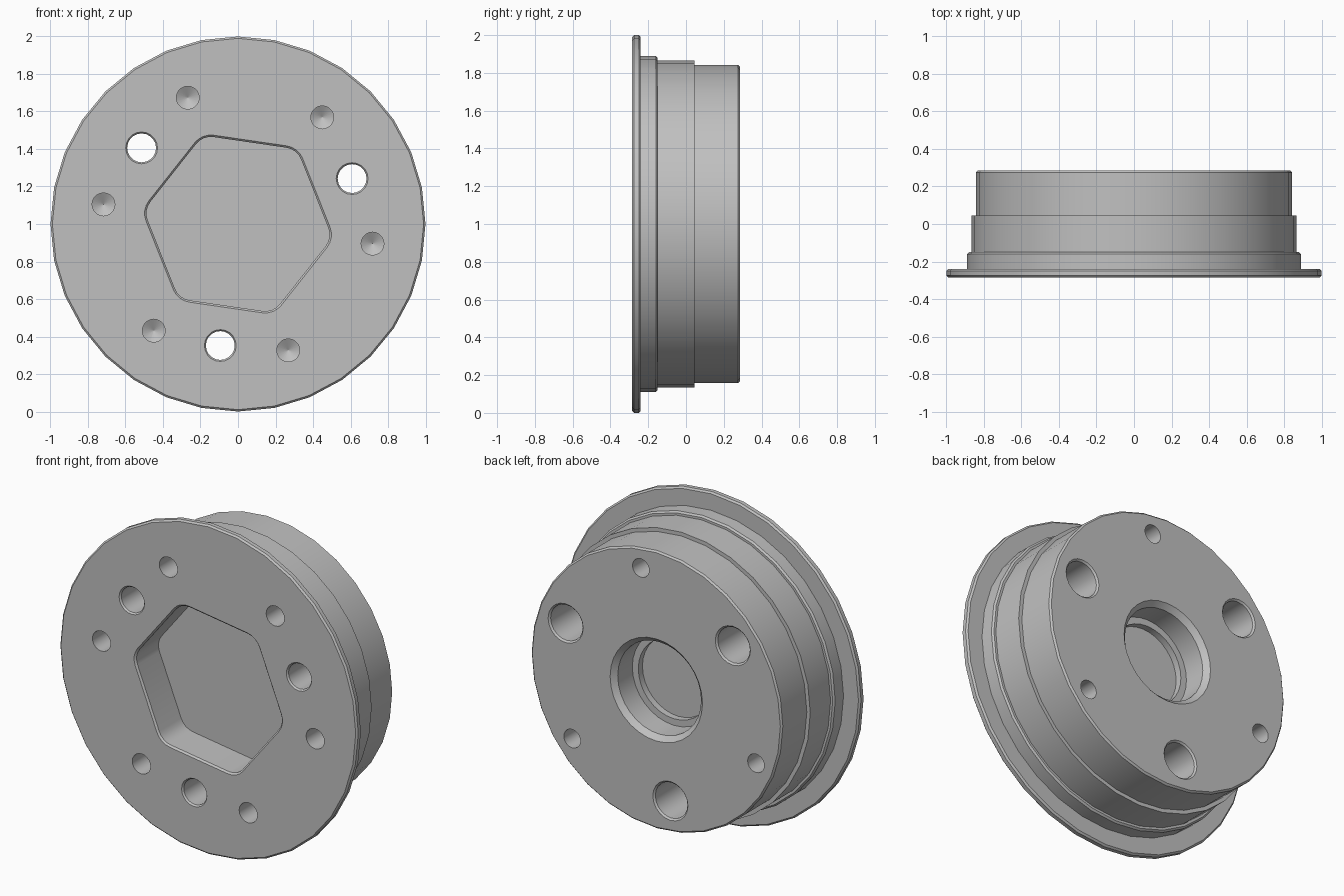
import bpy, bmesh
from math import sin, cos, radians, tau

if "Cube" in bpy.data.objects:
    bpy.data.objects.remove(bpy.data.objects["Cube"], do_unlink=True)

FRONT, BACK = -0.285, 0.285
TURN = -8.3          # rotation of the hole pattern about the axis, degrees
C = 0.01             # small edge chamfer

grey = bpy.data.materials.new("machined grey")
grey.use_nodes = True
colour = (0.53, 0.53, 0.53, 1)
grey.diffuse_color = colour
grey.node_tree.nodes["Principled BSDF"].inputs["Base Color"].default_value = colour


def circle(r, sides):
    return [(r * cos(tau * i / sides), r * sin(tau * i / sides)) for i in range(sides)]


def rounded_hexagon(apothem, fillet, steps=4):
    points = []
    for k in range(6):
        a = radians(TURN + 60 * k)
        d = (apothem - fillet) / cos(radians(30))
        for s in range(steps + 1):
            b = a + radians(-30 + 60 * s / steps)
            points.append((d * cos(a) + fillet * cos(b), d * sin(a) + fillet * sin(b)))
    return points


def loft(name, sections, cx=0.0, cz=0.0):
    """Closed solid through (outline, y) sections along the y axis."""
    bm = bmesh.new()
    rings = [[bm.verts.new((cx + u, y, 1 + cz + v)) for u, v in pts] for pts, y in sections]
    for a, b in zip(rings, rings[1:]):
        n = len(a)
        for i in range(n):
            j = (i + 1) % n
            bm.faces.new((a[i], a[j], b[j], b[i]))
    bm.faces.new(rings[0])
    bm.faces.new(rings[-1])
    bmesh.ops.recalc_face_normals(bm, faces=bm.faces)
    mesh = bpy.data.meshes.new(name)
    bm.to_mesh(mesh)
    bm.free()
    mesh.materials.append(grey)
    obj = bpy.data.objects.new(name, mesh)
    bpy.context.scene.collection.objects.link(obj)
    return obj


def lathe(name, profile, sides, cx=0.0, cz=0.0):
    return loft(name, [(circle(r, sides), y) for r, y in profile], cx, cz)


# Stepped round body with a thin front flange
body = lathe("flanged_hub", [
    (1 - C, FRONT), (1, FRONT + C), (1, -0.24 - C), (1 - C, -0.24),
    (0.89, -0.24), (0.89, -0.15 - C), (0.88, -0.15),
    (0.866, -0.15), (0.866, 0.045),
    (0.843, 0.045), (0.843, BACK - C), (0.843 - C, BACK)], 32)

cutters = []

# Hexagonal pocket in the front face
cutters.append(loft("hex_pocket_cutter", [
    (rounded_hexagon(0.46, 0.12), FRONT - C),
    (rounded_hexagon(0.45, 0.11), FRONT),
    (rounded_hexagon(0.44, 0.10), FRONT + C),
    (rounded_hexagon(0.44, 0.10), FRONT + 0.22)]))

# Stepped bore in the back face
cutters.append(lathe("back_bore_cutter", [
    (0.33, BACK + 0.02), (0.31, BACK), (0.28, BACK - 0.03), (0.28, BACK - 0.17),
    (0.24, BACK - 0.17), (0.24, BACK - 0.21)], 32))


def drill(name, angle, radius, profile, sides=20):
    a = radians(TURN + angle)
    cutters.append(lathe(name, profile, sides, radius * cos(a), radius * sin(a)))


# Through holes, counterbored from the back
for k in range(3):
    drill("bolt_hole_cutter", 30 + 120 * k, 0.655, [
        (0.095, FRONT - C), (0.085, FRONT), (0.077, FRONT + C),
        (0.077, BACK - 0.26), (0.108, BACK - 0.26), (0.108, BACK - C),
        (0.118, BACK), (0.128, BACK + C)])

# Blind drilled holes with conical ends, front
for k in range(6):
    drill("front_hole_cutter", 60 * k, 0.725, [
        (0.061, FRONT - C), (0.061, FRONT + 0.19), (0.001, FRONT + 0.225)])

# Blind drilled holes with conical ends, back
for k in range(3):
    drill("back_hole_cutter", 90 + 120 * k, 0.72, [
        (0.001, BACK - 0.195), (0.056, BACK - 0.16), (0.056, BACK + C)])

# Cut everything out of the body
bpy.ops.object.select_all(action='DESELECT')
body.select_set(True)
bpy.context.view_layer.objects.active = body
for cutter in cutters:
    cutter.hide_render = True
    mod = body.modifiers.new("cut", 'BOOLEAN')
    mod.operation = 'DIFFERENCE'
    mod.solver = 'EXACT'
    mod.object = cutter
    bpy.ops.object.modifier_apply(modifier=mod.name)
    bpy.data.objects.remove(cutter, do_unlink=True)

bpy.ops.object.shade_smooth_by_angle(angle=radians(30))
